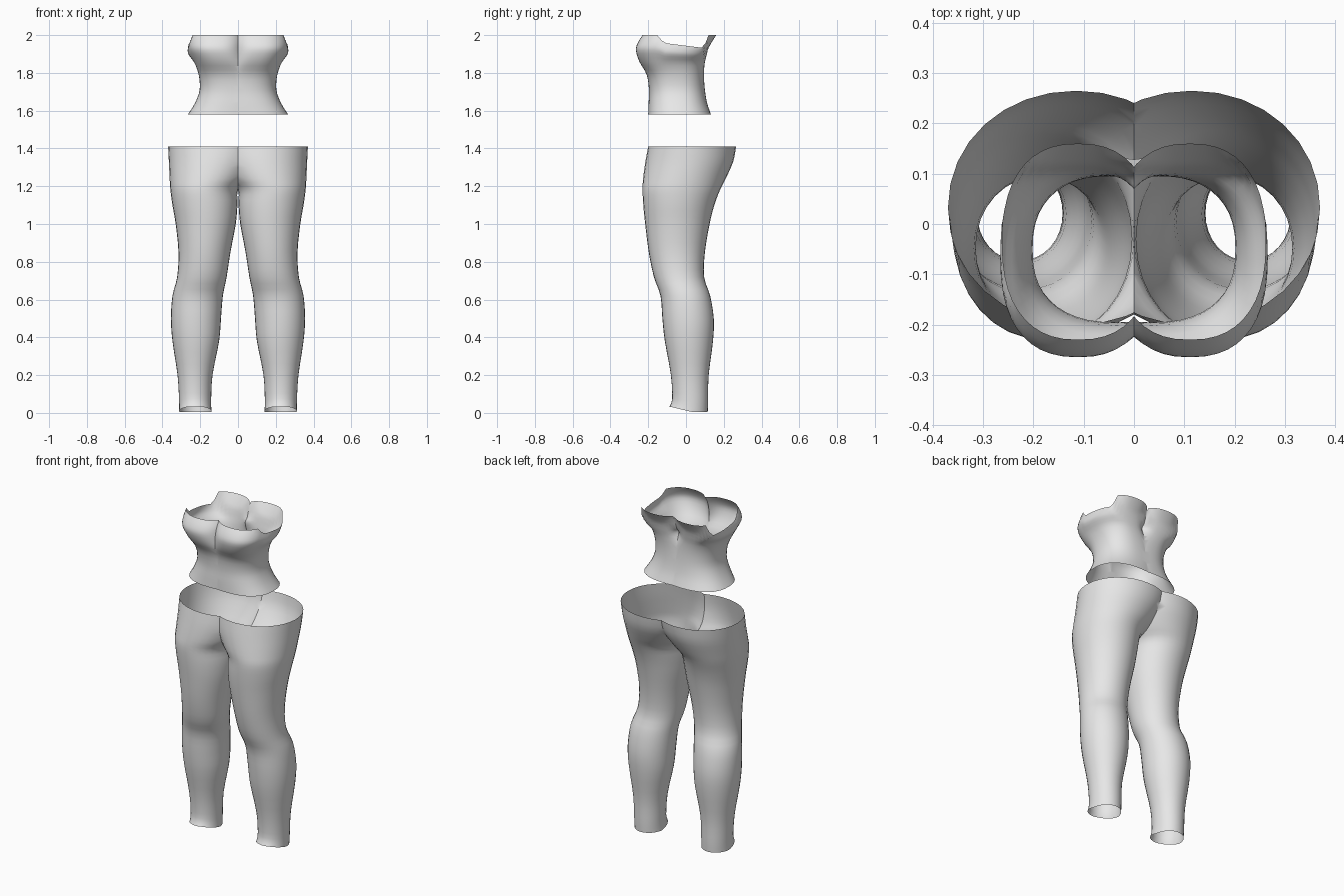
import bpy, bmesh, math

if "Cube" in bpy.data.objects:
    bpy.data.objects.remove(bpy.data.objects["Cube"])

grey = bpy.data.materials.new("plain grey")
grey.diffuse_color = (0.8, 0.8, 0.8, 1)
grey.use_nodes = True
grey.node_tree.nodes["Principled BSDF"].inputs["Base Color"].default_value = grey.diffuse_color


def smooth_rows(keys, steps):
    """Catmull-Rom interpolation through the key cross-sections."""
    rows = []
    for i in range(len(keys) - 1):
        p0, p1 = keys[max(i - 1, 0)], keys[i]
        p2, p3 = keys[i + 1], keys[min(i + 2, len(keys) - 1)]
        for s in range(steps):
            t = s / steps
            rows.append([0.5 * (2 * b + (c - a) * t + (2 * a - 5 * b + 4 * c - d) * t * t
                                + (3 * b - a - 3 * c + d) * t ** 3)
                         for a, b, c, d in zip(p0, p1, p2, p3)])
    return rows + [list(keys[-1])]


def mirrored_tube(name, keys, power, segments, steps, edge):
    """Open tube of (z, inner x, outer x, front y, back y) rows, cut at x=0 and mirrored."""
    bm = bmesh.new()
    rings = []
    for z, xi, xo, yf, yb in smooth_rows(keys, steps):
        ring = []
        for k in range(segments):
            a = 2 * math.pi * k / segments
            c, s = math.cos(a), math.sin(a)
            x = (xi + xo) / 2 + (xo - xi) / 2 * math.copysign(abs(c) ** (2 / power), c)
            y = (yf + yb) / 2 + (yb - yf) / 2 * math.copysign(abs(s) ** (2 / power), s)
            ring.append(bm.verts.new((x, y, edge(x, y, z))))
        rings.append(ring)
    for r0, r1 in zip(rings, rings[1:]):
        for k in range(segments):
            n = (k + 1) % segments
            bm.faces.new((r0[k], r0[n], r1[n], r1[k]))
    # trim the overlap at the centre line, then mirror
    bmesh.ops.bisect_plane(bm, geom=bm.verts[:] + bm.edges[:] + bm.faces[:], dist=1e-5,
                           plane_co=(0, 0, 0), plane_no=(1, 0, 0), clear_inner=True)
    half = bmesh.ops.duplicate(bm, geom=bm.verts[:] + bm.edges[:] + bm.faces[:])["geom"]
    for v in [g for g in half if isinstance(g, bmesh.types.BMVert)]:
        v.co.x = -v.co.x
    bmesh.ops.reverse_faces(bm, faces=[g for g in half if isinstance(g, bmesh.types.BMFace)])
    bmesh.ops.remove_doubles(bm, verts=bm.verts[:], dist=1e-4)
    mesh = bpy.data.meshes.new(name)
    bm.to_mesh(mesh)
    bm.free()
    mesh.materials.append(grey)
    obj = bpy.data.objects.new(name, mesh)
    bpy.context.collection.objects.link(obj)
    bpy.ops.object.select_all(action='DESELECT')
    obj.select_set(True)
    bpy.context.view_layer.objects.active = obj
    bpy.ops.object.shade_smooth_by_angle(angle=math.radians(50))
    return obj


# Leggings: two legs joining above the crotch, open at waist and ankles
leg_rows = [
    (0.00, 0.14, 0.312, -0.088, 0.115),
    (0.06, 0.142, 0.312, -0.073, 0.117),
    (0.20, 0.135, 0.32, -0.08, 0.12),
    (0.38, 0.10, 0.347, -0.112, 0.143),
    (0.50, 0.09, 0.355, -0.125, 0.147),
    (0.62, 0.08, 0.347, -0.135, 0.128),
    (0.72, 0.06, 0.322, -0.17, 0.096),
    (0.85, 0.04, 0.315, -0.197, 0.10),
    (1.00, 0.012, 0.33, -0.216, 0.125),
    (1.10, 0.003, 0.347, -0.226, 0.15),
    (1.18, 0.000, 0.358, -0.23, 0.18),
    (1.24, -0.05, 0.362, -0.227, 0.21),
    (1.33, -0.11, 0.366, -0.215, 0.25),
    (1.41, -0.14, 0.37, -0.20, 0.265),
]


def ankle_edge(x, y, z):
    # hem lifts toward the front of the foot
    lift = 0.005 + 0.027 * min(1, max(0, (0.03 - y) / 0.11))
    return z + lift * max(0, 1 - z / 0.12)


mirrored_tube("leggings", leg_rows, 2.05, 32, 3, ankle_edge)

# Fitted top: flared hem, narrow waist, fuller chest, armhole cut-outs
top_rows = [
    (1.58, -0.15, 0.265, -0.20, 0.132),
    (1.64, -0.15, 0.228, -0.198, 0.112),
    (1.71, -0.14, 0.203, -0.196, 0.10),
    (1.79, -0.11, 0.208, -0.208, 0.095),
    (1.86, -0.06, 0.233, -0.247, 0.10),
    (1.92, -0.04, 0.262, -0.265, 0.115),
    (1.96, -0.04, 0.266, -0.255, 0.135),
    (2.00, -0.04, 0.262, -0.23, 0.16),
]


def armhole_edge(x, y, z):
    # the upper edge dips at the sides between the front and back panels
    if z < 1.85:
        return z
    side = min(1, max(0, (y + 0.15) / 0.03)) * min(1, max(0, (0.115 - y) / 0.02))
    dip = (0.04 + 0.03 * min(1, max(0, (y + 0.13) / 0.24))) * side
    return z - dip * (z - 1.85) / 0.15


mirrored_tube("fitted_top", top_rows, 2.4, 44, 3, armhole_edge)
